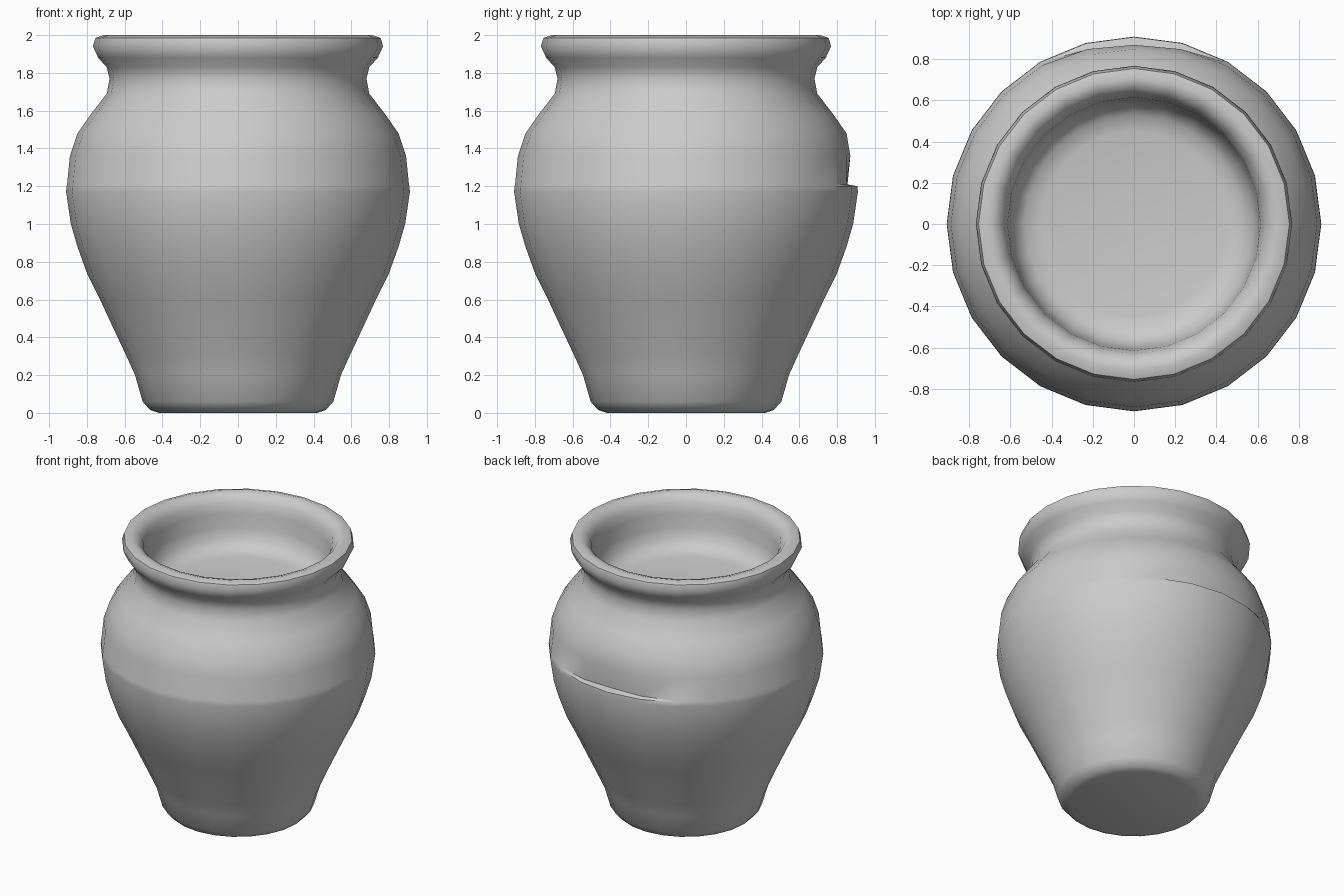
import bpy, bmesh, math

if "Cube" in bpy.data.objects:
    bpy.data.objects.remove(bpy.data.objects["Cube"])

SIDES = 24

# Outer wall, rolled rim, then shallow rounded interior: (radius, height)
PROFILE = [
    (0.42, 0.0), (0.465, 0.015), (0.505, 0.06), (0.545, 0.2), (0.595, 0.31),
    (0.67, 0.47), (0.735, 0.61), (0.80, 0.74), (0.85, 0.88), (0.885, 1.0),
    (0.91, 1.17), (0.908, 1.2), (0.905, 1.21), (0.89, 1.36), (0.85, 1.48),
    (0.78, 1.58), (0.695, 1.69), (0.68, 1.77), (0.695, 1.83), (0.74, 1.88),
    (0.768, 1.94), (0.755, 1.985), (0.71, 2.0), (0.665, 1.985), (0.63, 1.94),
    (0.615, 1.87), (0.605, 1.77), (0.58, 1.69), (0.53, 1.645), (0.45, 1.63),
]

clay = bpy.data.materials.new("grey_clay")
clay.diffuse_color = (0.6, 0.6, 0.6, 1)
clay.use_nodes = True
clay.node_tree.nodes["Principled BSDF"].inputs["Base Color"].default_value = clay.diffuse_color


def chip_depth(angle, z):
    """Shallow chip on the back of the belly, sharp below and fading upward."""
    if not 1.205 < z < 1.45:
        return 0.0
    d = abs(angle - math.pi / 2) / math.radians(22)
    return 0.05 * max(0.0, 1 - d * d) * (1 - (z - 1.21) / 0.25)


bm = bmesh.new()
rings = []
for r, z in PROFILE:
    ring = []
    for i in range(SIDES):
        a = 2 * math.pi * i / SIDES
        rr = r - chip_depth(a, z)
        ring.append(bm.verts.new((rr * math.cos(a), rr * math.sin(a), z)))
    rings.append(ring)

# Walls
for low, high in zip(rings, rings[1:]):
    for i in range(SIDES):
        j = (i + 1) % SIDES
        bm.faces.new((low[i], low[j], high[j], high[i]))
# Underside and inner floor
bm.faces.new(rings[0][::-1])
bm.faces.new(rings[-1])
bmesh.ops.recalc_face_normals(bm, faces=bm.faces)

mesh = bpy.data.meshes.new("clay_pot")
bm.to_mesh(mesh)
bm.free()
mesh.materials.append(clay)
pot = bpy.data.objects.new("clay_pot", mesh)
bpy.context.collection.objects.link(pot)

# Smooth shading, keeping the chip edge sharp
bpy.context.view_layer.objects.active = pot
pot.select_set(True)
bpy.ops.object.shade_smooth_by_angle(angle=math.radians(50))
